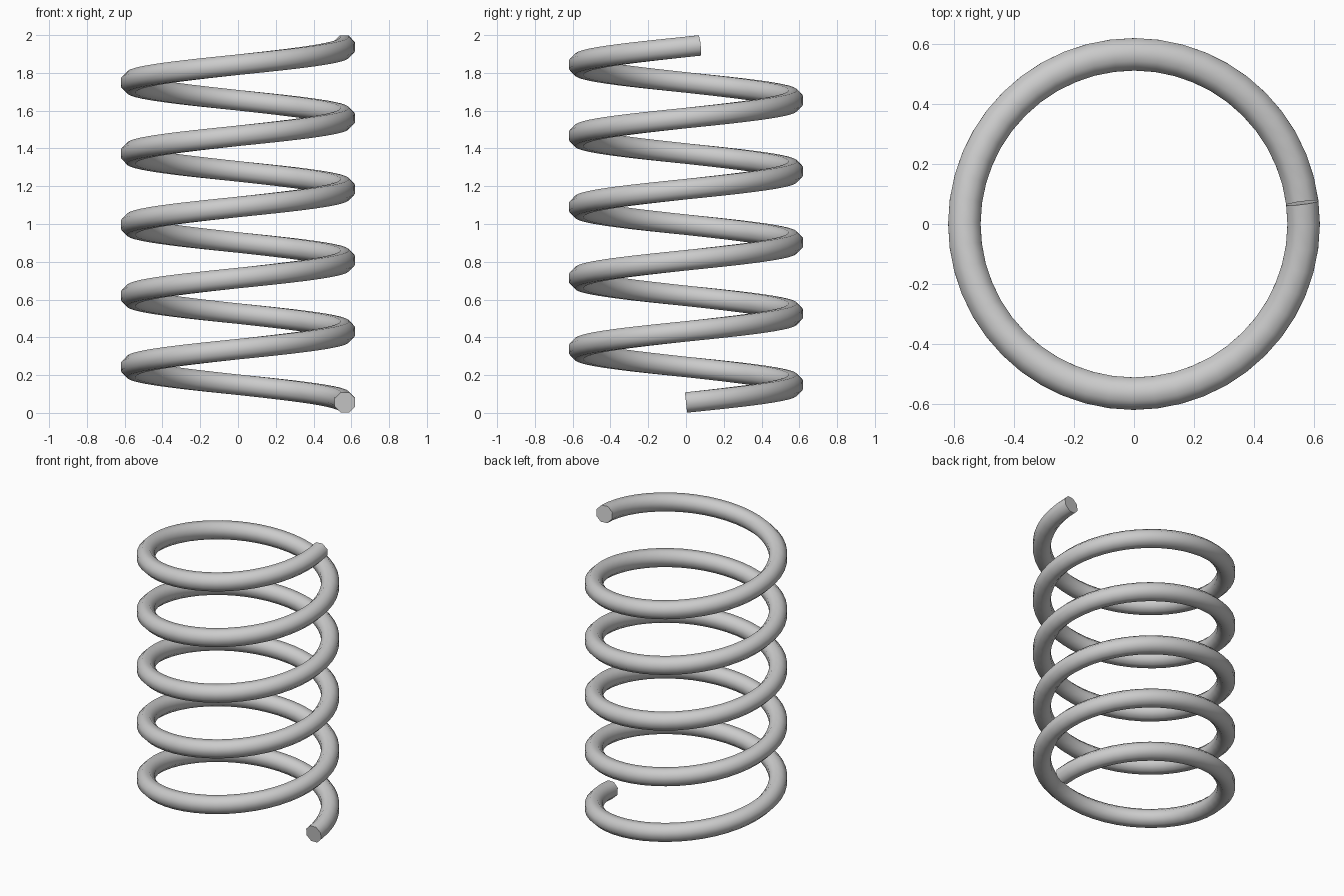
import bpy, bmesh
from math import pi, sin, cos, radians
from mathutils import Vector

if "Cube" in bpy.data.objects:
    bpy.data.objects.remove(bpy.data.objects["Cube"])

COIL_R, WIRE_R, SIDES = 0.566, 0.0585, 8
Z0, Z1, TURNS, STEPS = 0.055, 1.945, 5.02, 48

bm = bmesh.new()
total = round(TURNS * STEPS)
slope = (Z1 - Z0) / (TURNS * 2 * pi)

# octagonal wire swept along a rising helix
rings = []
for i in range(total + 1):
    t = i / total
    a = t * TURNS * 2 * pi
    out = Vector((cos(a), sin(a), 0))
    tangent = Vector((-COIL_R * sin(a), COIL_R * cos(a), slope)).normalized()
    up = out.cross(tangent)
    centre = out * COIL_R + Vector((0, 0, Z0 + t * (Z1 - Z0)))
    ring = []
    for k in range(SIDES):
        b = 2 * pi * (k + 0.5) / SIDES
        ring.append(bm.verts.new(centre + WIRE_R * (cos(b) * out + sin(b) * up)))
    rings.append(ring)

for r, s in zip(rings, rings[1:]):
    for k in range(SIDES):
        n = (k + 1) % SIDES
        bm.faces.new((r[k], r[n], s[n], s[k]))

# flat end caps
bm.faces.new(rings[0])
bm.faces.new(rings[-1])
bmesh.ops.recalc_face_normals(bm, faces=bm.faces[:])

mesh = bpy.data.meshes.new("spring_coil")
bm.to_mesh(mesh)
bm.free()
spring = bpy.data.objects.new("spring_coil", mesh)
bpy.context.collection.objects.link(spring)
bpy.context.view_layer.objects.active = spring
spring.select_set(True)
bpy.ops.object.shade_smooth_by_angle(angle=radians(50))
